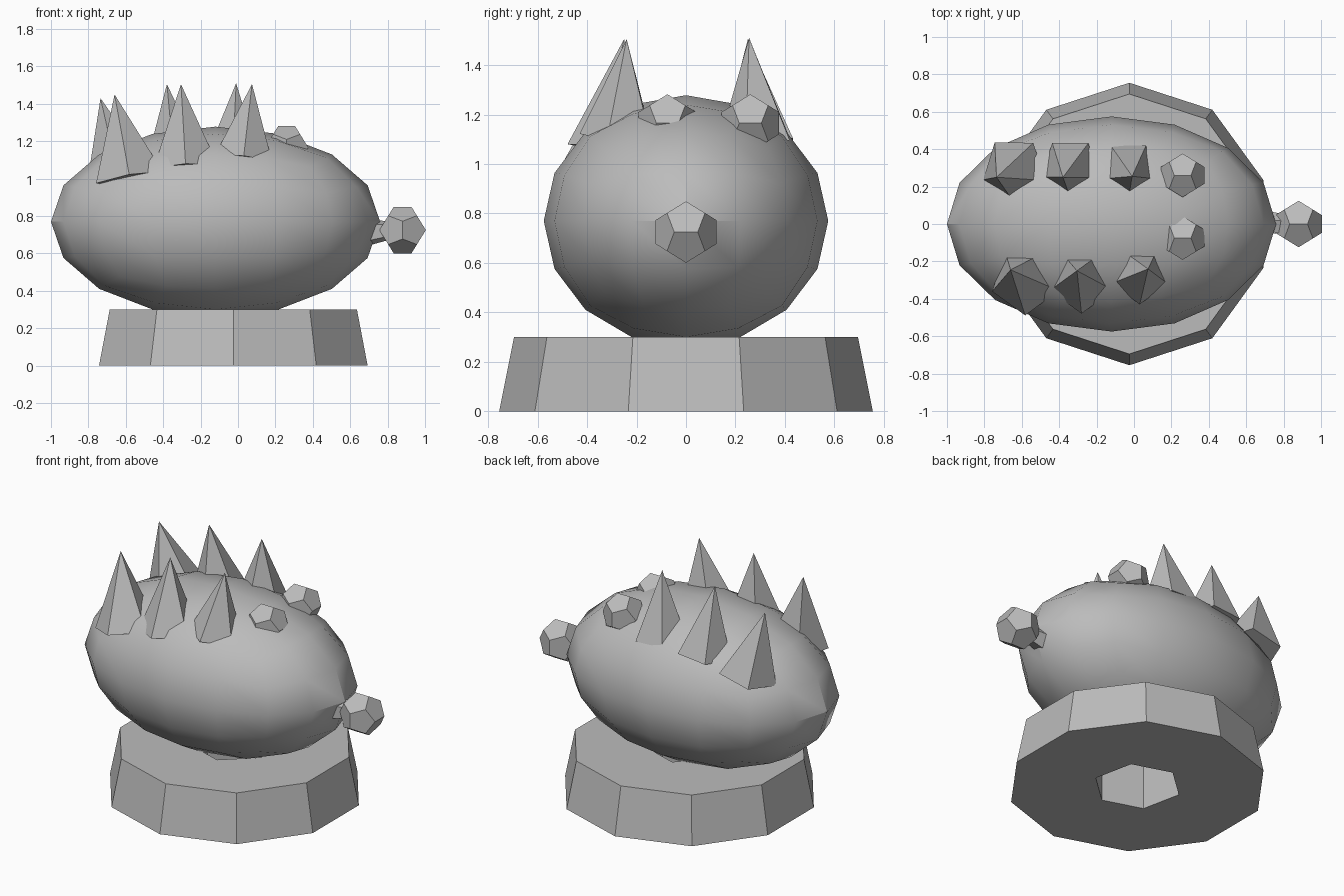
import bpy, bmesh, math
from mathutils import Vector, Matrix

cube = bpy.data.objects.get("Cube")
if cube:
    bpy.data.objects.remove(cube, do_unlink=True)

GREY = (0.5, 0.5, 0.5, 1.0)
grey = bpy.data.materials.new("plain_grey")
grey.use_nodes = True
grey.diffuse_color = GREY
grey.node_tree.nodes["Principled BSDF"].inputs["Base Color"].default_value = GREY


def make_object(name, bm):
    bmesh.ops.recalc_face_normals(bm, faces=bm.faces)
    mesh = bpy.data.meshes.new(name)
    bm.to_mesh(mesh)
    bm.free()
    mesh.materials.append(grey)
    obj = bpy.data.objects.new(name, mesh)
    bpy.context.collection.objects.link(obj)
    return obj


def cone(name, start, end, r1, r2, sides, turn):
    """Tapered prism from start to end, turned about its own axis."""
    start, end = Vector(start), Vector(end)
    axis = end - start
    tilt = Vector((0, 0, 1)).rotation_difference(axis).to_matrix().to_4x4()
    place = Matrix.Translation((start + end) / 2) @ tilt @ Matrix.Rotation(math.radians(turn), 4, "Z")
    bm = bmesh.new()
    bmesh.ops.create_cone(bm, cap_ends=True, segments=sides, radius1=r1, radius2=r2,
                          depth=axis.length, matrix=place)
    bmesh.ops.remove_doubles(bm, verts=bm.verts, dist=0.0001)
    return make_object(name, bm)


def dodecahedron(name, centre, radius):
    phi = (1 + math.sqrt(5)) / 2
    bm = bmesh.new()
    signs = (-1, 1)
    points = [(a, b, c) for a in signs for b in signs for c in signs]
    for a in signs:
        for b in signs:
            points += [(a * phi, b / phi, 0), (a / phi, 0, b * phi), (0, a * phi, b / phi)]
    for p in points:
        bm.verts.new(Vector(centre) + Vector(p).normalized() * radius)
    bmesh.ops.convex_hull(bm, input=bm.verts)
    bmesh.ops.dissolve_limit(bm, angle_limit=0.05, verts=bm.verts, edges=bm.edges)
    return make_object(name, bm)


# Ten-sided tapered plinth with a six-sided socket underneath
base = cone("base", (-0.025, 0, 0), (-0.025, 0, 0.3), 0.755, 0.695, 10, 0)
cutter = cone("socket_cutter", (-0.025, 0, -0.1), (-0.025, 0, 0.4), 0.26, 0.26, 6, 12)
cutter.hide_render = True
socket = base.modifiers.new("socket", "BOOLEAN")
socket.operation = "DIFFERENCE"
socket.solver = "EXACT"
socket.object = cutter
bpy.context.view_layer.objects.active = base
base.select_set(True)
bpy.ops.object.modifier_apply(modifier=socket.name)
bpy.data.objects.remove(cutter, do_unlink=True)

# Body: cube rounded into a coarse ball, then stretched
bm = bmesh.new()
bmesh.ops.create_cube(bm, size=1)
for level in range(2):
    bmesh.ops.subdivide_edges(bm, edges=bm.edges[:], cuts=1, use_grid_fill=True)
    for v in bm.verts:
        v.co.normalize()
bmesh.ops.scale(bm, vec=(0.88, 0.575, 0.508), verts=bm.verts)
bmesh.ops.translate(bm, vec=(-0.12, 0, 0.77), verts=bm.verts)
body = make_object("body", bm)
bpy.ops.object.select_all(action="DESELECT")
body.select_set(True)
bpy.context.view_layer.objects.active = body
bpy.ops.object.shade_smooth_by_angle(angle=math.radians(30))

# Five-sided spines in two rows: base centre, tip, radius
spines = {
    "spine_left_rear": ((-0.64, 0.29, 1.02), (-0.735, 0.25, 1.43), 0.18),
    "spine_left_middle": ((-0.34, 0.30, 1.08), (-0.38, 0.25, 1.505), 0.165),
    "spine_left_front": ((-0.03, 0.29, 1.09), (-0.01, 0.255, 1.51), 0.16),
    "spine_right_rear": ((-0.58, -0.30, 1.00), (-0.66, -0.245, 1.45), 0.19),
    "spine_right_middle": ((-0.28, -0.30, 1.06), (-0.305, -0.25, 1.505), 0.18),
    "spine_right_front": ((0.03, -0.27, 1.11), (0.075, -0.24, 1.505), 0.16),
}
for name, (foot, tip, radius) in spines.items():
    cone(name, foot, tip, radius, 0, 5, 180)

# Eyes, nose and the short neck holding the nose
dodecahedron("left_eye", (0.26, 0.26, 1.165), 0.125)
dodecahedron("right_eye", (0.26, -0.075, 1.165), 0.125)
dodecahedron("nose", (0.88, 0, 0.725), 0.133)
cone("nose_stem", (0.68, 0, 0.71), (0.82, 0, 0.725), 0.075, 0.05, 5, 0)
